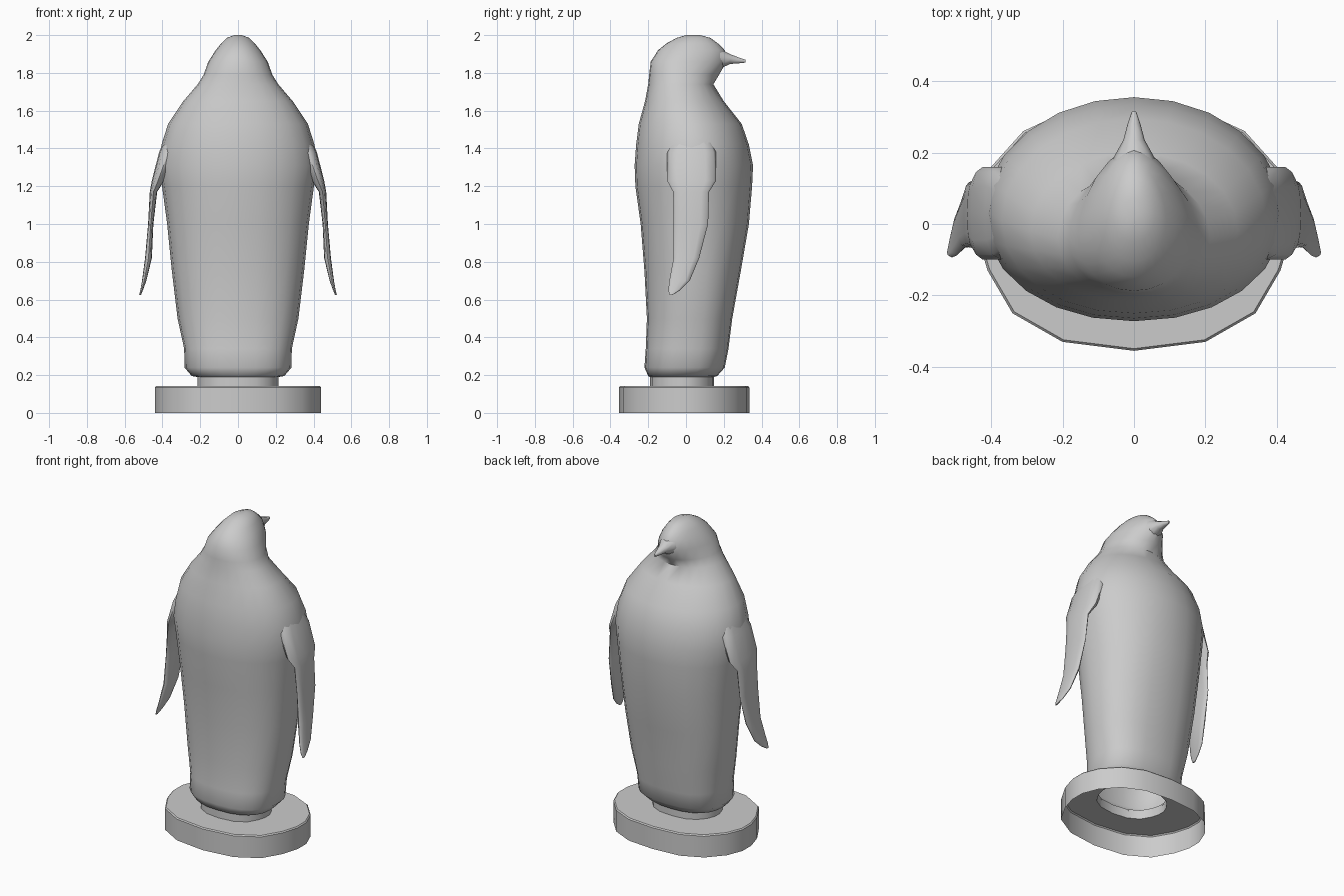
import bpy, bmesh
from math import cos, sin, pi


def sgn_pow(v, e):
    return (abs(v) ** e) * (1 if v >= 0 else -1)


def loft(name, rings, cap_start=False, cap_end=False, angle=50):
    """Skin a list of equal-length point rings and smooth the result."""
    bm = bmesh.new()
    loops = [[bm.verts.new(p) for p in ring] for ring in rings]
    n = len(loops[0])
    for a, b in zip(loops, loops[1:]):
        for i in range(n):
            j = (i + 1) % n
            bm.faces.new((a[i], a[j], b[j], b[i]))
    if cap_start:
        bm.faces.new(loops[0][::-1])
    if cap_end:
        bm.faces.new(loops[-1])
    bmesh.ops.recalc_face_normals(bm, faces=bm.faces)
    me = bpy.data.meshes.new(name)
    bm.to_mesh(me)
    bm.free()
    ob = bpy.data.objects.new(name, me)
    bpy.context.collection.objects.link(ob)
    bpy.ops.object.select_all(action='DESELECT')
    ob.select_set(True)
    bpy.context.view_layer.objects.active = ob
    bpy.ops.object.shade_smooth_by_angle(angle=angle * pi / 180)
    return ob


def body_ring(z, hw, y0, y1, yc, nf=2.1, nb=2.1, sides=24):
    """Egg-shaped horizontal section, widest at yc."""
    pts = []
    for i in range(sides):
        t = 2 * pi * i / sides
        front = sin(t) >= 0
        n, r = (nf, y1 - yc) if front else (nb, yc - y0)
        pts.append((hw * sgn_pow(cos(t), 2 / n), yc + r * sgn_pow(sin(t), 2 / n), z))
    return pts


# Body and head: z, half width, back y, front y, widest y, front and back squareness
sections = [
    (0.19, 0.215, -0.19, 0.145, -0.02, 2.3, 2.3),
    (0.195, 0.245, -0.20, 0.165, -0.02, 2.4, 2.4),
    (0.24, 0.283, -0.22, 0.205, 0.0, 2.5, 2.5),
    (0.34, 0.285, -0.213, 0.225, 0.0, 2.5, 2.4),
    (0.50, 0.32, -0.207, 0.245, 0.02, 2.4, 2.3),
    (0.75, 0.35, -0.22, 0.29, 0.03, 2.3, 2.2),
    (1.00, 0.375, -0.24, 0.333, 0.03, 2.2, 2.2),
    (1.20, 0.402, -0.268, 0.35, 0.03, 2.1, 2.1),
    (1.31, 0.42, -0.272, 0.355, 0.03, 2.0, 2.1),
    (1.42, 0.405, -0.264, 0.333, 0.03, 2.0, 2.1),
    (1.53, 0.37, -0.25, 0.295, 0.01, 2.0, 2.1),
    (1.65, 0.29, -0.217, 0.20, -0.02, 2.0, 2.1),
    (1.74, 0.213, -0.20, 0.145, -0.04, 2.0, 2.1),
    (1.79, 0.182, -0.195, 0.175, -0.04, 1.8, 2.1),
    (1.86, 0.157, -0.187, 0.215, -0.03, 1.7, 2.1),
    (1.92, 0.118, -0.148, 0.205, 0.0, 1.7, 2.0),
    (1.955, 0.09, -0.105, 0.17, 0.01, 1.8, 2.0),
    (1.985, 0.06, -0.05, 0.13, 0.03, 2.0, 2.0),
    (2.00, 0.02, 0.0, 0.075, 0.035, 2.0, 2.0),
]
loft("body", [body_ring(*s) for s in sections], cap_end=True, angle=60)

# Beak: y, half width, bottom z, top z
beak = []
for y, hw, z0, z1 in [(0.12, 0.085, 1.80, 1.95), (0.19, 0.055, 1.825, 1.925),
                      (0.235, 0.03, 1.846, 1.90), (0.28, 0.018, 1.85, 1.882),
                      (0.315, 0.006, 1.854, 1.870)]:
    beak.append([(hw * cos(2 * pi * i / 10), y,
                  (z0 + z1) / 2 + (z1 - z0) / 2 * sin(2 * pi * i / 10)) for i in range(10)])
loft("beak", beak, cap_end=True)

# Flippers: z, inner x, outer x, back y, front y
flipper = [
    (1.50, 0.26, 0.365, -0.06, 0.12),
    (1.38, 0.32, 0.418, -0.10, 0.16),
    (1.23, 0.39, 0.456, -0.10, 0.16),
    (1.17, 0.428, 0.467, -0.068, 0.122),
    (1.00, 0.448, 0.476, -0.065, 0.117),
    (0.82, 0.456, 0.492, -0.066, 0.07),
    (0.70, 0.485, 0.508, -0.088, 0.02),
    (0.65, 0.503, 0.517, -0.094, -0.03),
    (0.625, 0.513, 0.523, -0.088, -0.07),
]
for side, label in ((1, "right"), (-1, "left")):
    rings = []
    for z, x0, x1, y0, y1 in flipper:
        rings.append([(side * ((x0 + x1) / 2 + (x1 - x0) / 2 * sgn_pow(cos(pi * i / 6), 0.8)),
                       (y0 + y1) / 2 + (y1 - y0) / 2 * sgn_pow(sin(pi * i / 6), 0.8), z)
                      for i in range(12)])
    loft("flipper_" + label, rings, cap_start=True, cap_end=True)

# Hollow base plate with the short neck that carries the body
half = [(0, -0.355), (0.20, -0.33), (0.34, -0.25), (0.41, -0.13), (0.44, -0.03),
        (0.44, 0.06), (0.40, 0.16), (0.31, 0.26), (0.18, 0.32), (0, 0.335)]
outline = half + [(-x, y) for x, y in half[-2:0:-1]]


def base_ring(z, sx, sy, cy):
    return [(x * sx, cy + (y + 0.01) * sy, z) for x, y in outline]


loft("base", [base_ring(0.0, 1, 1, -0.01), base_ring(0.135, 1, 1, -0.01),
              base_ring(0.142, 0.985, 0.982, -0.01), base_ring(0.142, 0.485, 0.49, -0.022),
              base_ring(0.20, 0.485, 0.49, -0.022)], angle=30)
